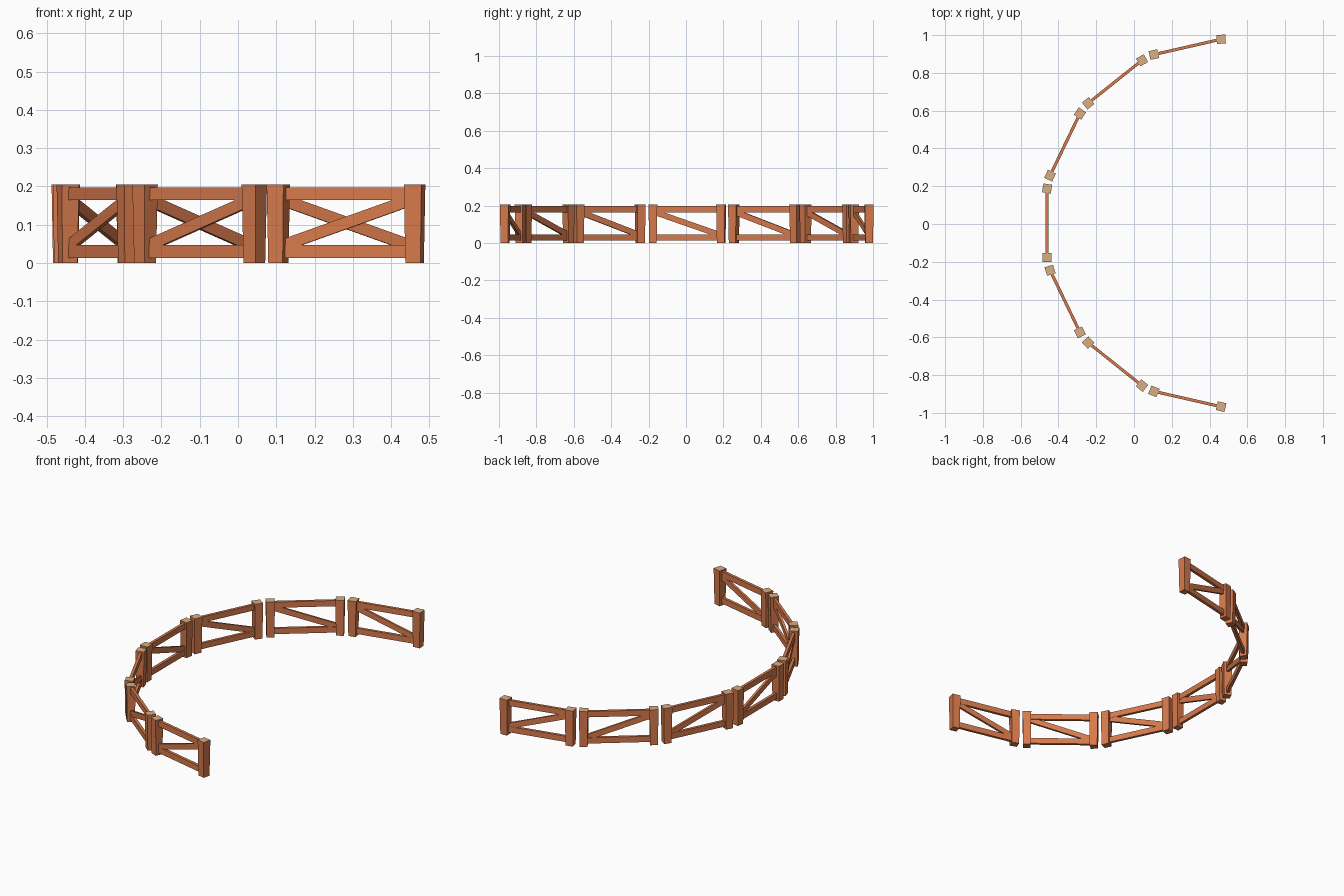
import bpy, bmesh, math
from mathutils import Matrix, Vector

if "Cube" in bpy.data.objects:
    bpy.data.objects.remove(bpy.data.objects["Cube"])


def material(name, rgb):
    m = bpy.data.materials.new(name)
    m.diffuse_color = (*rgb, 1)
    m.use_nodes = True
    m.node_tree.nodes["Principled BSDF"].inputs["Base Color"].default_value = m.diffuse_color
    return m


wood = material("orange_wood", (0.68, 0.195, 0.072))
cut_wood = material("pale_cut_wood", (0.70, 0.42, 0.22))


def block(name, size, matrix, taper=1.0, cap=False):
    """Box centred on its origin; the lower end may be narrowed."""
    bm = bmesh.new()
    bmesh.ops.create_cube(bm, size=1)
    for v in bm.verts:
        k = taper if v.co.z < 0 else 1
        v.co = Vector((v.co.x * size[0] * k, v.co.y * size[1] * k, v.co.z * size[2]))
    bm.normal_update()
    for f in bm.faces:
        f.material_index = 1 if cap and f.normal.z > 0.9 else 0
    me = bpy.data.meshes.new(name)
    bm.to_mesh(me)
    bm.free()
    me.materials.append(wood)
    me.materials.append(cut_wood)
    ob = bpy.data.objects.new(name, me)
    ob.matrix_world = matrix
    bpy.context.collection.objects.link(ob)


def at(x, z):
    return Matrix.Translation((x, 0, z))


RADIUS, CX, CY = 0.956, 0.496, 0.0055
STEP = 2 * math.pi / 14
HALF = 0.1825          # half distance between a panel's posts
HEIGHT = 0.205

# seven panels around half of a fourteen-sided ring
for k in range(-3, 4):
    a = k * STEP
    frame = (Matrix.Translation((CX - RADIUS * math.cos(a), CY + RADIUS * math.sin(a), 0))
             @ Matrix.Rotation(math.pi / 2 - a, 4, 'Z'))
    # posts, narrower at the foot, one slightly twisted
    for side, twist in ((-1, 0), (1, -9)):
        block("fence_post", (0.047, 0.047, HEIGHT),
              frame @ at(side * HALF, HEIGHT / 2) @ Matrix.Rotation(math.radians(twist), 4, 'Z'),
              taper=0.86, cap=True)
    # top and bottom rails
    for name, z in (("top_rail", 0.181), ("bottom_rail", 0.030)):
        block(name, (2 * HALF - 0.02, 0.016, 0.033), frame @ at(0, z))
    # diagonal brace
    block("diagonal_brace", (0.345, 0.013, 0.031),
          frame @ at(0, 0.105) @ Matrix.Rotation(math.atan2(0.115, 0.33), 4, 'Y'))
